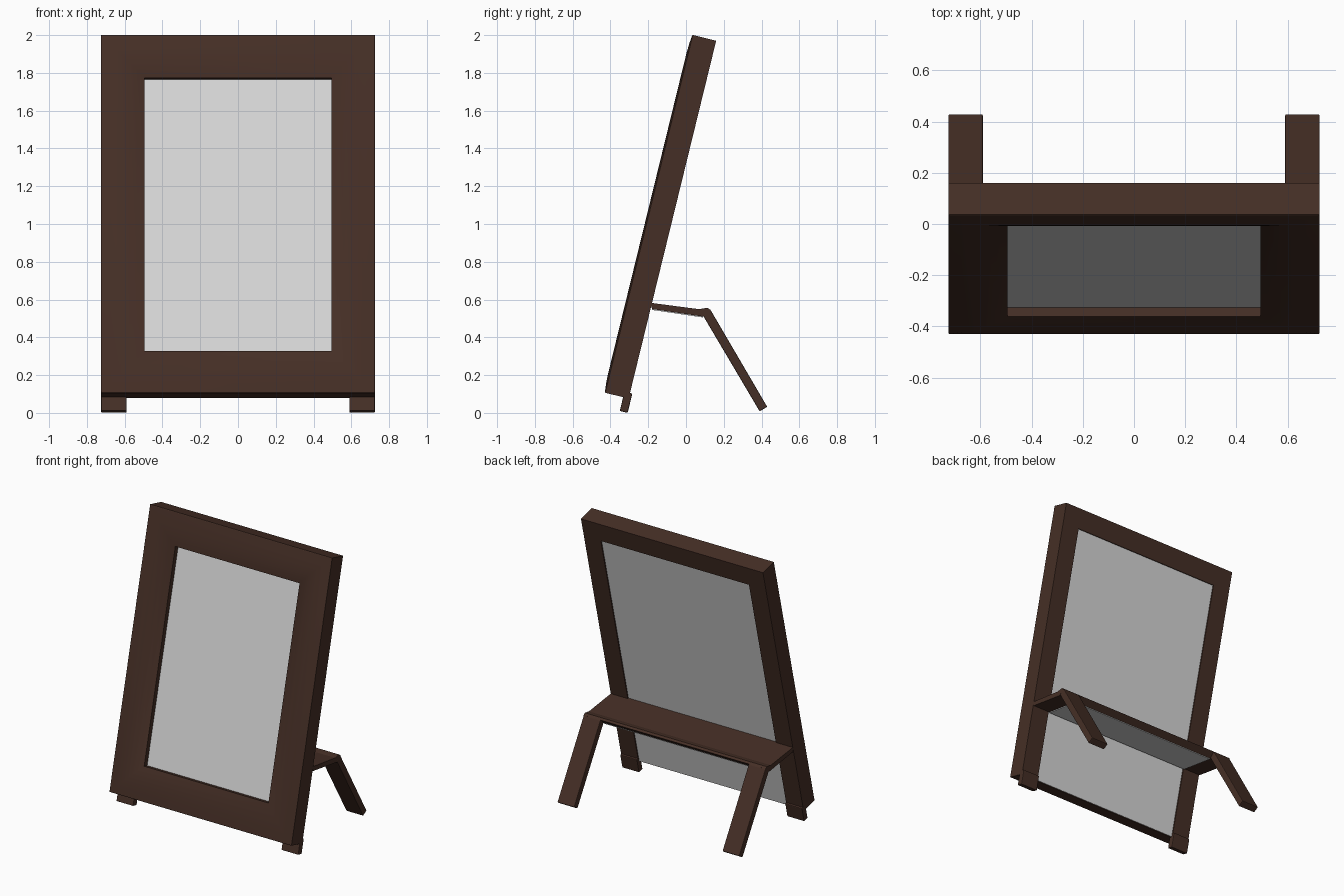
import bpy, bmesh, math
from mathutils import Matrix

if "Cube" in bpy.data.objects:
    bpy.data.objects.remove(bpy.data.objects["Cube"])

W, H, B = 0.725, 1.95, 0.23          # half width, panel height, front border
SX = 0.59                            # inner x of the back stiles and legs
LEAN = Matrix.Translation((0, -0.43, 0.107)) @ Matrix.Rotation(math.radians(-13.75), 4, 'X')


def material(name, rgb):
    m = bpy.data.materials.new(name)
    m.diffuse_color = (*rgb, 1)
    m.use_nodes = True
    m.node_tree.nodes["Principled BSDF"].inputs["Base Color"].default_value = m.diffuse_color
    return m


BROWN = material("dark brown wood", (0.060, 0.028, 0.019))
GRAY = material("light gray glass", (0.68, 0.68, 0.68))


def make(name, verts, faces, mat, matrix=None, bevel=0):
    me = bpy.data.meshes.new(name)
    me.from_pydata(verts, [], faces)
    bm = bmesh.new()
    bm.from_mesh(me)
    bmesh.ops.recalc_face_normals(bm, faces=bm.faces)
    bm.to_mesh(me)
    bm.free()
    me.materials.append(mat)
    ob = bpy.data.objects.new(name, me)
    bpy.context.collection.objects.link(ob)
    if matrix:
        ob.matrix_world = matrix
    if bevel:
        mod = ob.modifiers.new("soft edges", 'BEVEL')
        mod.width, mod.segments = bevel, 2
    return ob


def extrude_x(name, profile, x0, x1, mat, matrix=None, bevel=0):
    """Extrude a (y, z) profile along x."""
    n = len(profile)
    verts = [(x, y, z) for x in (x0, x1) for y, z in profile]
    faces = [list(range(n)), list(range(n, 2 * n))]
    faces += [(i, (i + 1) % n, n + (i + 1) % n, n + i) for i in range(n)]
    return make(name, verts, faces, mat, matrix, bevel)


def panel_box(name, x0, x1, d0, d1, u0, u1, mat, bevel=0):
    """Box in the leaning panel: d is depth behind the front, u runs up it."""
    return extrude_x(name, [(d0, u0), (d1, u0), (d1, u1), (d0, u1)],
                     x0, x1, mat, LEAN, bevel)


# front moulding: bulging profile (inset, depth) swept round mitred corners
prof = [(0, 0.064), (0, 0.003), (0.004, 0), (0.05, -0.005), (0.10, -0.007),
        (0.15, -0.004), (0.19, 0.003), (B, 0.015), (B, 0.064)]
n = len(prof)
verts = [(sx * (W - t), d, H - t if top else t)
         for sx, top in ((-1, 0), (1, 0), (1, 1), (-1, 1)) for t, d in prof]
faces = [(c * n + i, c * n + (i + 1) % n, (c + 1) % 4 * n + (i + 1) % n, (c + 1) % 4 * n + i)
         for c in range(4) for i in range(n)]
front = make("front_moulding", verts, faces, BROWN, LEAN)
bpy.context.view_layer.objects.active = front
front.select_set(True)
bpy.ops.object.shade_smooth_by_angle(angle=math.radians(30))

# front glass
panel_box("front_glass", -B - 0.29, B + 0.29, 0.05, 0.06, B - 0.02, H - B + 0.02, GRAY)

# back frame: top rail, thin bottom filler, gray back panel
panel_box("back_top_rail", -SX, SX, 0.064, 0.13, H - 0.14, H, BROWN)
panel_box("back_bottom_filler", -SX, SX, 0.064, 0.118, 0, 0.06, BROWN)
panel_box("back_panel", -SX, SX, 0.112, 0.122, 0.004, H - 0.14, GRAY)

# support shelf with bent edge
shelf = [(-0.19, 0.583), (-0.18, 0.55), (0.09, 0.51), (0.13, 0.545),
         (0.115, 0.556), (0.09, 0.553), (0.07, 0.549)]
extrude_x("support_shelf", shelf, -W, W, BROWN)
extrude_x("shelf_underside", [(-0.18, 0.551), (-0.18, 0.545), (0.09, 0.505), (0.09, 0.511)],
          -SX, SX, GRAY)

# parts repeated left and right
for side, s in (("left", -1), ("right", 1)):
    a, b = sorted((s * SX, s * W))
    panel_box("back_stile_" + side, a, b, 0.064, 0.13, 0, H, BROWN)
    panel_box("front_foot_" + side, a, b, 0.10, 0.143, -0.075, 0.03, BROWN, 0.005)
    leg = [(0.08, 0.525), (0.115, 0.552), (0.13, 0.545), (0.43, 0.032), (0.39, 0.008)]
    leg[0] = (0.092, 0.512)
    extrude_x("rear_leg_" + side, leg, a, b, BROWN, None, 0.005)
